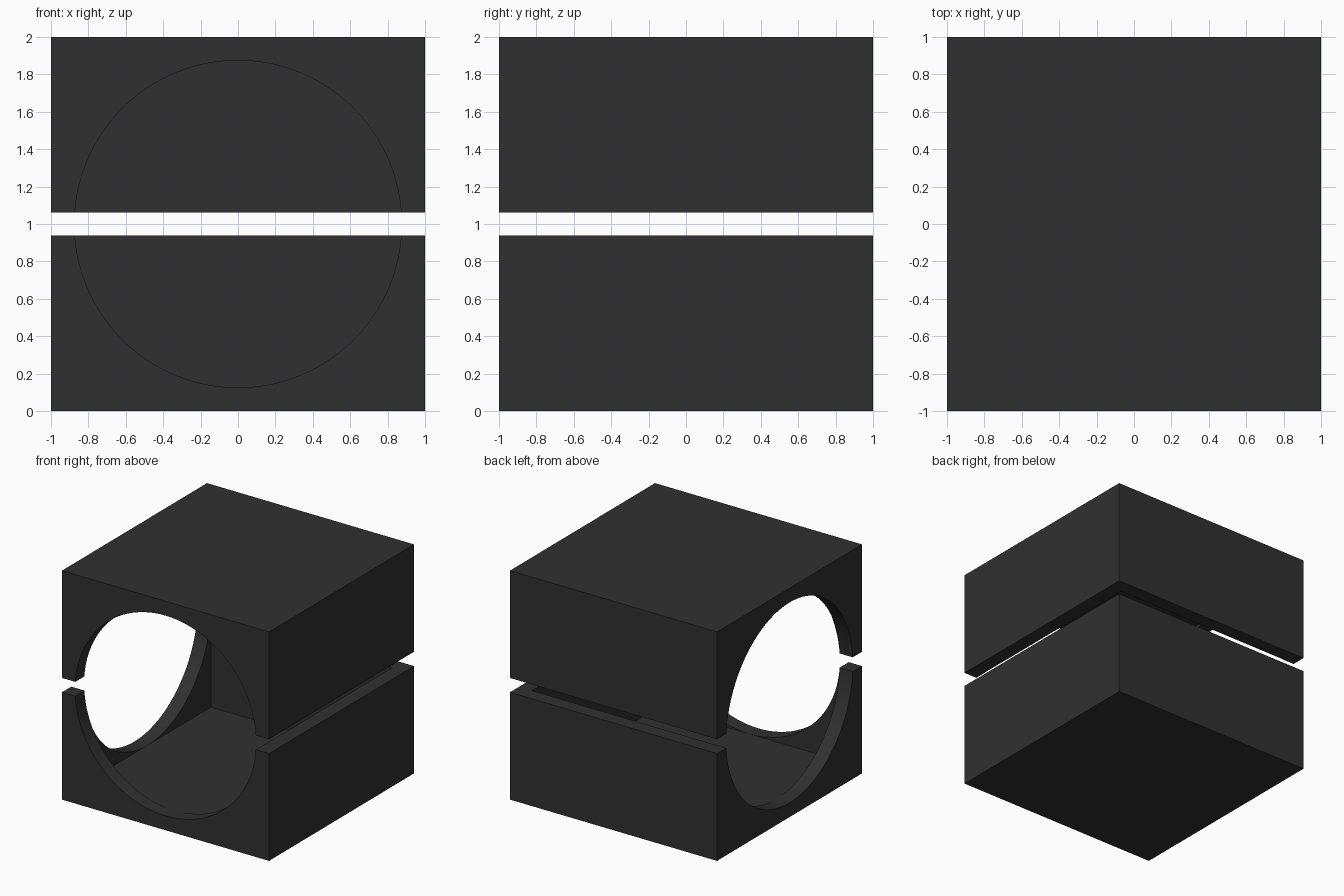
import bpy, math

if "Cube" in bpy.data.objects:
    bpy.data.objects.remove(bpy.data.objects["Cube"])

WALL = 0.125      # shell thickness
GAP = 0.0625      # half of the slot between the two halves
HOLE = 0.8745     # opening radius

dark = bpy.data.materials.new("dark_shell")
dark.diffuse_color = (0.03, 0.03, 0.03, 1)
dark.use_nodes = True
dark.node_tree.nodes["Principled BSDF"].inputs["Base Color"].default_value = dark.diffuse_color


def box(name, half, z0, z1):
    bpy.ops.mesh.primitive_cube_add(size=1, location=(0, 0, (z0 + z1) / 2))
    o = bpy.context.object
    o.name = name
    o.scale = (2 * half, 2 * half, z1 - z0)
    bpy.ops.object.transform_apply(location=True, rotation=True, scale=True)
    return o


def hole(name, location, rotation):
    bpy.ops.mesh.primitive_cylinder_add(vertices=96, radius=HOLE, depth=0.7,
                                        location=location, rotation=rotation)
    bpy.context.object.name = name
    return bpy.context.object


# Cutters: inner cavity, round openings in the front and left walls
cutters = [
    box("cavity_cutter", 1 - WALL, WALL, 2 - WALL),
    hole("front_hole_cutter", (0, -0.95, 1), (math.pi / 2, 0, 0)),
    hole("left_hole_cutter", (-0.95, 0, 1), (0, math.pi / 2, 0)),
]

# Two matching half shells
for name, z0, z1 in (("lower_half", 0, 1 - GAP), ("upper_half", 1 + GAP, 2)):
    shell = box(name, 1, z0, z1)
    shell.data.materials.append(dark)
    for c in cutters:
        mod = shell.modifiers.new(c.name, 'BOOLEAN')
        mod.operation = 'DIFFERENCE'
        mod.solver = 'EXACT'
        mod.object = c
        bpy.ops.object.modifier_apply(modifier=mod.name)
    bpy.ops.object.shade_smooth_by_angle(angle=math.radians(30))

# Cutters are no longer needed
for c in cutters:
    bpy.data.objects.remove(c, do_unlink=True)
